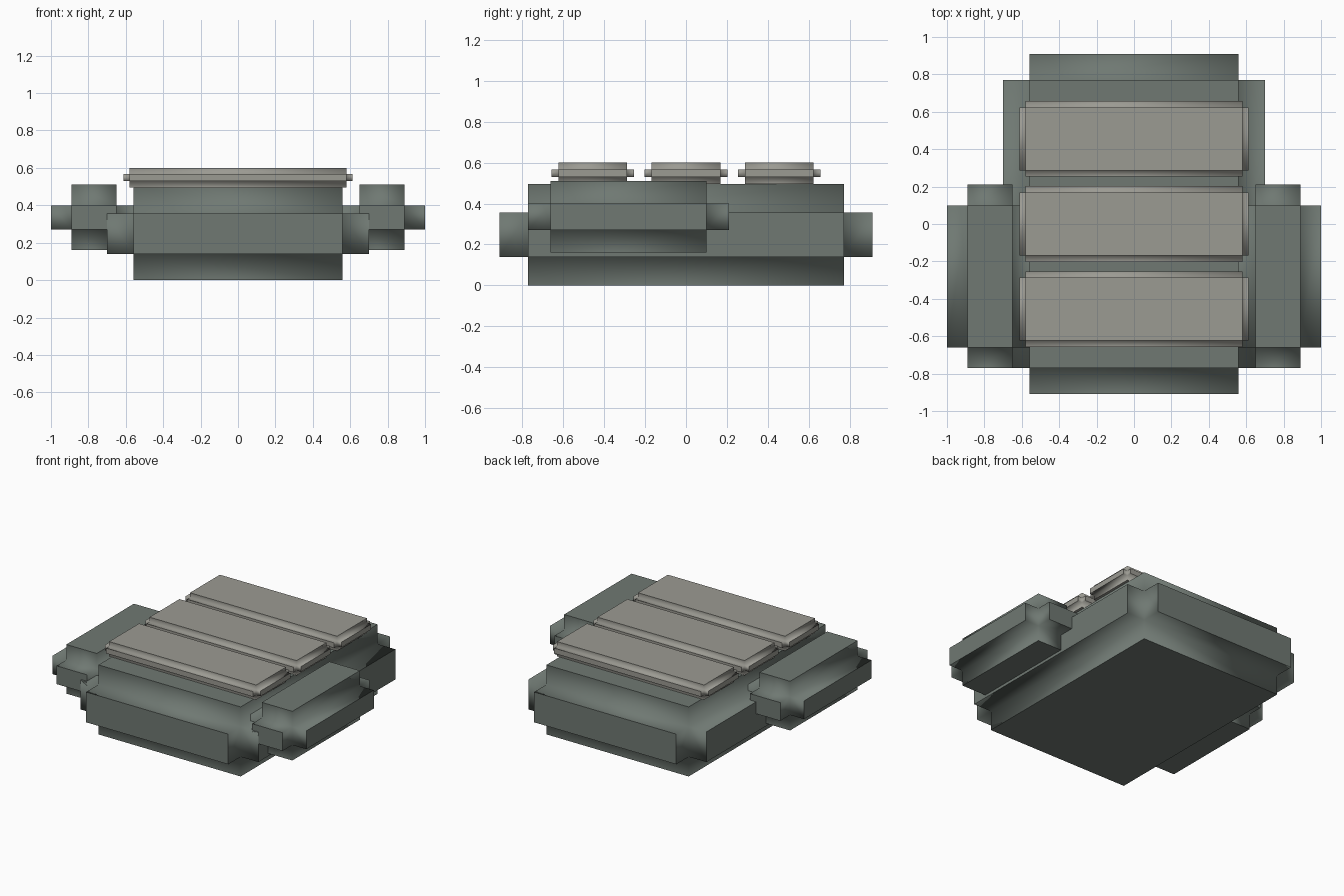
import bpy
import bmesh
from itertools import product

cube = bpy.data.objects.get("Cube")
if cube:
    bpy.data.objects.remove(cube, do_unlink=True)


def make_material(name, rgb):
    mat = bpy.data.materials.new(name)
    mat.use_nodes = True
    color = (*rgb, 1)
    mat.diffuse_color = color
    bsdf = mat.node_tree.nodes["Principled BSDF"]
    bsdf.inputs["Base Color"].default_value = color
    bsdf.inputs["Roughness"].default_value = 0.7
    return mat


def filled(cell):
    """The core cell and its six direct neighbours are solid."""
    return all(0 <= i <= 2 for i in cell) and sum(i != 1 for i in cell) <= 1


def notched_box(name, low, high, notch, mat):
    """Box with a square notch cut along every edge, softly shaded inside."""
    cuts = [(a, a + notch, b - notch, b) for a, b in zip(low, high)]
    bm = bmesh.new()
    corners = {}

    def corner(index):
        if index not in corners:
            corners[index] = bm.verts.new([cuts[k][index[k]] for k in range(3)])
        return corners[index]

    caps = []
    for cell in filter(filled, product(range(3), repeat=3)):
        for axis, side in product(range(3), (0, 1)):
            beyond = list(cell)
            beyond[axis] += 2 * side - 1
            if filled(beyond):
                continue
            u, v = (axis + 1) % 3, (axis + 2) % 3
            loop = []
            for du, dv in ((0, 0), (1, 0), (1, 1), (0, 1)):
                index = list(cell)
                index[axis] += side
                index[u] += du
                index[v] += dv
                loop.append(corner(tuple(index)))
            face = bm.faces.new(loop if side else loop[::-1])
            face.smooth = True
            if not 0 <= beyond[axis] <= 2:
                caps.append(face)

    # Flat outer plates with crisp rims
    for face in caps:
        for edge in face.edges:
            edge.smooth = False

    mesh = bpy.data.meshes.new(name)
    bm.to_mesh(mesh)
    bm.free()
    mesh.materials.append(mat)
    obj = bpy.data.objects.new(name, mesh)
    bpy.context.collection.objects.link(obj)


hull_green = make_material("dark grey green", (0.16, 0.19, 0.17))
slab_grey = make_material("warm light grey", (0.33, 0.325, 0.29))

# Main body
notched_box("main_body", (-0.70, -0.91, 0), (0.70, 0.91, 0.495), 0.14, hull_green)

# Side pods
for name, x0, x1 in (("left_pod", 0.54, 1.0), ("right_pod", -1.0, -0.54)):
    notched_box(name, (x0, -0.77, 0.16), (x1, 0.21, 0.51), 0.11, hull_green)

# Three slabs across the top
for name, y in (("front_slab", -0.455), ("middle_slab", 0), ("back_slab", 0.455)):
    notched_box(name, (-0.613, y - 0.202, 0.495), (0.613, y + 0.202, 0.60),
                0.034, slab_grey)
